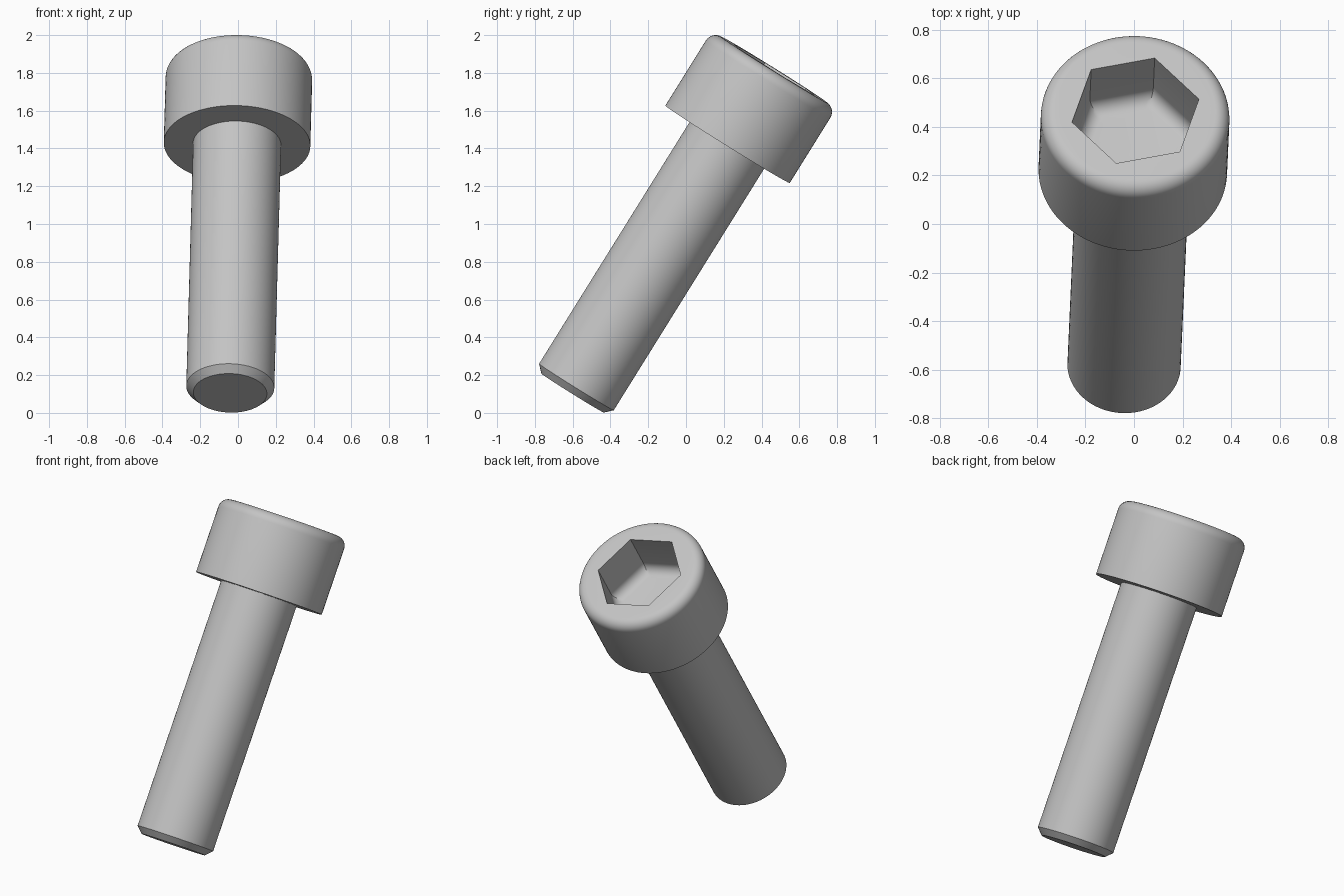
import bpy
import bmesh
from math import sin, cos, pi, radians

cube = bpy.data.objects.get("Cube")
if cube:
    bpy.data.objects.remove(cube)

SIDES = 96
HEAD_R, HEAD_H, HEAD_FILLET = 0.388, 0.466, 0.06
SHANK_R, SHANK_L, CHAMFER = 0.233, 1.552, 0.038
HEX_APOTHEM, HEX_DEPTH, HEX_FILLET = 0.232, 0.29, 0.06
TURN = radians(12)          # direction of one socket corner
STEPS = 8                   # segments in each fillet

steel = bpy.data.materials.new("grey steel")
steel.use_nodes = True
steel.diffuse_color = (0.55, 0.55, 0.55, 1)
steel.node_tree.nodes["Principled BSDF"].inputs["Base Color"].default_value = steel.diffuse_color


def circle(r, z):
    angles = [TURN + 2 * pi * i / SIDES for i in range(SIDES)]
    return [(r * cos(a), r * sin(a), z) for a in angles]


def hexagon(apothem, z):
    """Hexagon sampled at the same angles as the circles."""
    ring = []
    for i in range(SIDES):
        a = 2 * pi * i / SIDES
        r = apothem / cos(a % (pi / 3) - pi / 6)
        ring.append((r * cos(a + TURN), r * sin(a + TURN), z))
    return ring


def loft(name, rings, cap_first=False, cap_last=False):
    bm = bmesh.new()
    loops = [[bm.verts.new(p) for p in ring] for ring in rings]
    for low, high in zip(loops, loops[1:]):
        for i in range(SIDES):
            j = (i + 1) % SIDES
            bm.faces.new((low[i], low[j], high[j], high[i]))
    if cap_first:
        bm.faces.new(loops[0][::-1])
    if cap_last:
        bm.faces.new(loops[-1])
    mesh = bpy.data.meshes.new(name)
    bm.to_mesh(mesh)
    bm.free()
    mesh.materials.append(steel)
    obj = bpy.data.objects.new(name, mesh)
    bpy.context.collection.objects.link(obj)
    # Leaning pose, with the origin under the head
    obj.location = (-0.005, 0.22, 1.422)
    obj.rotation_euler = (radians(-31.9), radians(1.6), 0)
    bpy.ops.object.select_all(action='DESELECT')
    obj.select_set(True)
    bpy.context.view_layer.objects.active = obj
    bpy.ops.object.shade_smooth_by_angle(angle=radians(30))
    return obj


arc = [pi / 2 * k / STEPS for k in range(STEPS + 1)]

# Head: underside, wall, rounded rim, then down into the hexagonal socket
head = [circle(SHANK_R, 0), circle(HEAD_R, 0)]
head += [circle(HEAD_R - HEAD_FILLET * (1 - cos(t)),
                HEAD_H - HEAD_FILLET * (1 - sin(t))) for t in arc]
head.append(hexagon(HEX_APOTHEM, HEAD_H))
head += [hexagon(HEX_APOTHEM - HEX_FILLET * (1 - cos(t)),
                 HEAD_H - HEX_DEPTH + HEX_FILLET * (1 - sin(t))) for t in arc]
loft("socket_head", head, cap_last=True)

# Shank with chamfered tip
loft("shank", [circle(SHANK_R - CHAMFER, -SHANK_L),
               circle(SHANK_R, -SHANK_L + CHAMFER),
               circle(SHANK_R, 0)], cap_first=True)
